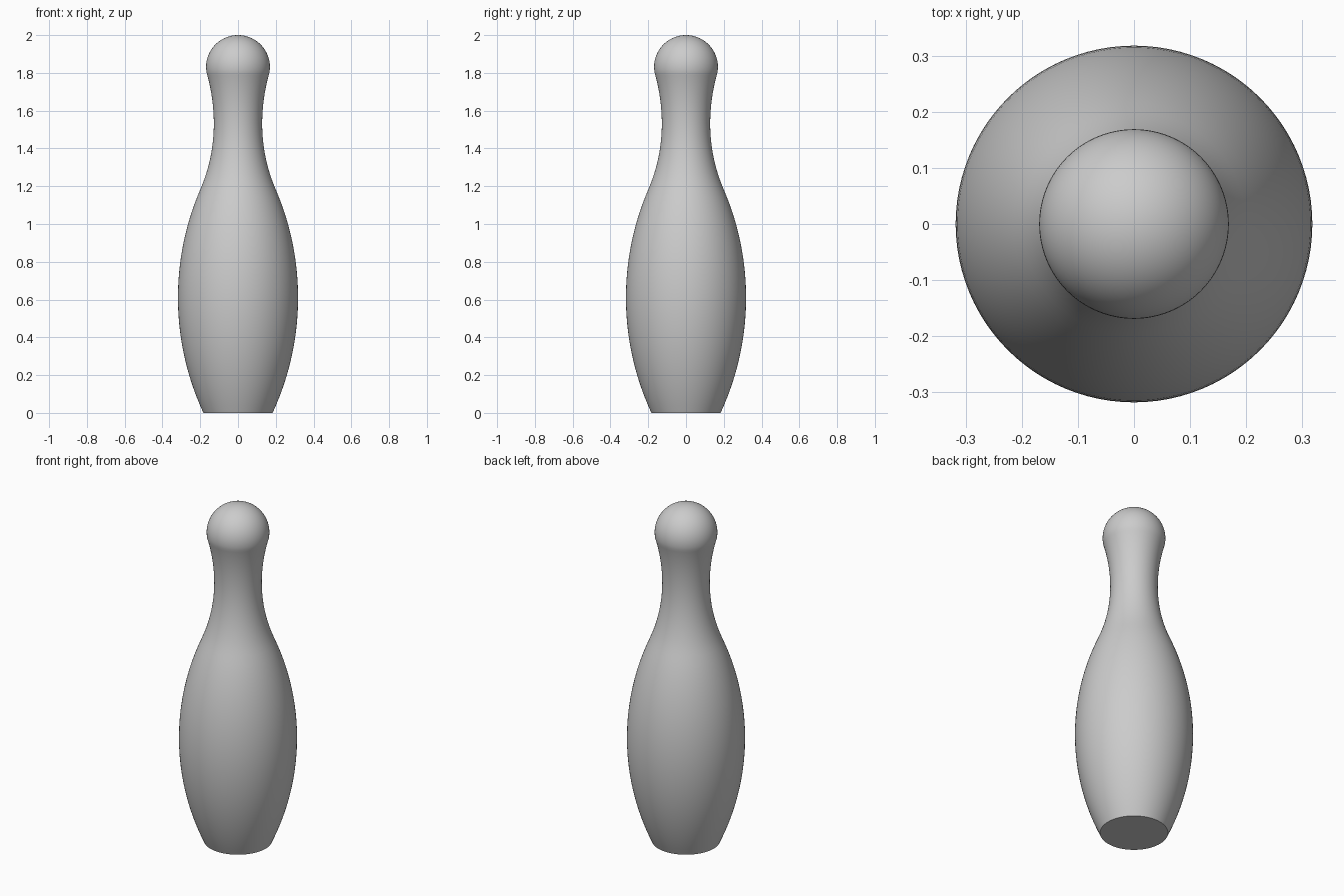
import bpy, bmesh, math

if "Cube" in bpy.data.objects:
    bpy.data.objects.remove(bpy.data.objects["Cube"])

SIDES = 96


def arc(cr, cz, radius, z0, z1, n, side):
    """Profile points of a circular arc, side +1 bulges out, -1 curves in."""
    pts = []
    for i in range(n + 1):
        z = z0 + (z1 - z0) * i / n
        pts.append((cr + side * math.sqrt(radius ** 2 - (z - cz) ** 2), z))
    return pts


# Profile: bulging belly, pinched neck, round head, joined tangentially
profile = [(0.0, 0.0)]
profile += arc(0.318 - 1.446, 0.61, 1.446, 0.0, 1.183, 30, 1)
profile += arc(0.128 + 0.876, 1.53, 0.876, 1.183, 1.53, 12, -1)[1:]
profile += arc(0.128 + 0.98, 1.53, 0.98, 1.53, 1.787, 10, -1)[1:]
head_r, head_z = 0.169, 1.831
start = math.asin((1.787 - head_z) / head_r)
for i in range(1, 21):
    a = start + (math.pi / 2 - start) * i / 20
    profile.append((max(0.0, head_r * math.cos(a)) if i < 20 else 0.0,
                    head_z + head_r * math.sin(a)))

# Pin body: spin the profile around z
bm = bmesh.new()
verts = [bm.verts.new((r, 0, z)) for r, z in profile]
edges = [bm.edges.new(pair) for pair in zip(verts, verts[1:])]
bmesh.ops.spin(bm, geom=verts + edges, cent=(0, 0, 0), axis=(0, 0, 1),
               angle=2 * math.pi, steps=SIDES)
bmesh.ops.remove_doubles(bm, verts=bm.verts, dist=0.0002)
bmesh.ops.recalc_face_normals(bm, faces=bm.faces)
mesh = bpy.data.meshes.new("pin_body")
bm.to_mesh(mesh)
bm.free()
pin = bpy.data.objects.new("pin_body", mesh)
bpy.context.collection.objects.link(pin)

# Smooth sides, sharp base rim
bpy.context.view_layer.objects.active = pin
pin.select_set(True)
bpy.ops.object.shade_smooth_by_angle(angle=math.radians(35))
